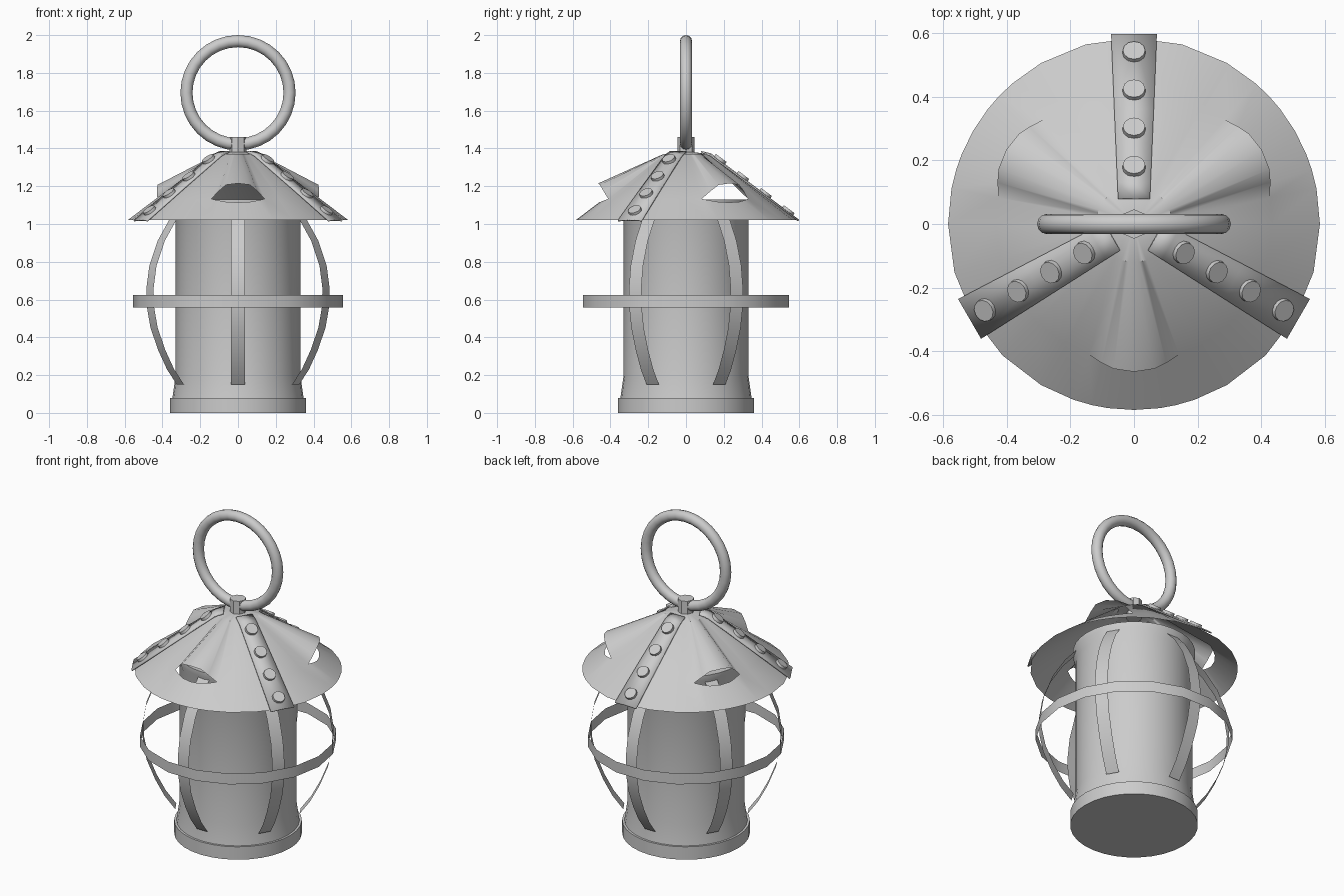
import bpy, bmesh
from math import sin, cos, radians, hypot, atan2, pi
from mathutils import Matrix, Vector

if "Cube" in bpy.data.objects:
    bpy.data.objects.remove(bpy.data.objects["Cube"])

SLOPE = 0.753


def cone_z(r):
    return min(1.02 + (0.585 - r) * SLOPE, 1.375)


def polar(r, deg, z):
    return (r * cos(radians(deg)), r * sin(radians(deg)), z)


def finish(name, bm, smooth=30, recalc=True):
    if recalc:
        bmesh.ops.recalc_face_normals(bm, faces=bm.faces[:])
    me = bpy.data.meshes.new(name)
    bm.to_mesh(me)
    bm.free()
    ob = bpy.data.objects.new(name, me)
    bpy.context.collection.objects.link(ob)
    bpy.ops.object.select_all(action='DESELECT')
    ob.select_set(True)
    bpy.context.view_layer.objects.active = ob
    bpy.ops.object.shade_smooth_by_angle(angle=radians(smooth))
    return ob


def grid(name, rows, closed=False, caps=False, smooth=30):
    """Skin a list of equally long point rows."""
    bm = bmesh.new()
    vs = [[bm.verts.new(p) for p in row] for row in rows]
    n = len(rows[0])
    for a, b in zip(vs, vs[1:]):
        for i in range(n if closed else n - 1):
            j = (i + 1) % n
            bm.faces.new((a[i], a[j], b[j], b[i]))
    if caps:
        bm.faces.new(vs[0][::-1])
        bm.faces.new(vs[-1])
    return finish(name, bm, smooth)


def lathe(name, profile, n, caps=True, smooth=30):
    rows = [[polar(r, 360 * i / n, z) for i in range(n)] for r, z in profile]
    return grid(name, rows, True, caps, smooth)


# Lamp body with stepped base and flared top rim
lathe("lamp_body", [(0.36, 0), (0.36, 0.08), (0.347, 0.08), (0.33, 0.2),
                    (0.33, 1.06), (0.345, 1.10), (0.345, 1.13)], 32)

# Guard hoop: thin sheet band
lathe("guard_hoop", [(0.555, 0.558), (0.555, 0.625)], 18, caps=False)

# Six bowed guard bars: thin sheet strips
bow = [(0.352, 0.15), (0.412, 0.23), (0.465, 0.33), (0.513, 0.45), (0.535, 0.56),
       (0.538, 0.66), (0.52, 0.78), (0.47, 0.91), (0.40, 1.02), (0.335, 1.09)]
for k in range(6):
    rot = Matrix.Rotation(radians(30 + 60 * k), 3, 'Z')
    grid(f"guard_bar_{k + 1}",
         [[rot @ Vector((r, s * 0.038, z)) for s in (-1, 1)] for r, z in bow])

# Conical roof with three raised vent hoods cut out of it
hood = {0: (0.465, 1.215, 0.46), 8: (0.46, 1.207, 0.456),
        13: (0.449, 1.175, 0.447), 19: (0.435, 1.133, 0.435)}
offsets = [-19, -13, -8, 0, 8, 13, 19, 30, 45, 60, 75, 90]
cols = [(c + o, abs(o) if abs(o) <= 19 else None) for c in (30, 150, 270) for o in offsets]
bm = bmesh.new()
verts = []
for ang, o in cols:
    lip = hood[o][2] if o is not None else 0.435
    pts = [(0.03, 1.382), (0.12, 1.37), (lip, cone_z(lip)), (0.585, 1.02)]
    col = [bm.verts.new(polar(r, ang, z)) for r, z in pts]
    # mouth vertex splits from the lower lip inside the hood
    mouth = col[2]
    if o is not None and o < 19:
        mouth = bm.verts.new(polar(hood[o][0], ang, hood[o][1]))
    verts.append((col, mouth))
for i in range(len(verts)):
    (a, am), (b, bmth) = verts[i], verts[(i + 1) % len(verts)]
    bm.faces.new((a[1], am, bmth, b[1]))
    bm.faces.new((a[0], a[1], b[1], b[0]))
    bm.faces.new((a[2], a[3], b[3], b[2]))
bm.faces.new([c[0] for c, _ in verts])
finish("vented_roof", bm, 35, recalc=False)

# Roof seam straps with rivets
for k, ang in enumerate((90, 210, 330)):
    rot = Matrix.Rotation(radians(ang), 3, 'Z')
    rows = []
    for d in (0.08, 0.13, 0.36, 0.595):
        w = 0.05 + 0.022 * (d - 0.08) / 0.515
        rows.append([rot @ Vector((d, s * w, cone_z(hypot(d, s * w)) + 0.008))
                     for s in (-1, 0, 1)])
    strap = grid(f"roof_strap_{k + 1}", rows)
    mod = strap.modifiers.new("thickness", 'SOLIDIFY')
    mod.thickness = 0.008
    mod.offset = 0
    bm = bmesh.new()
    tilt = Matrix.Rotation(atan2(SLOPE, 1), 4, 'Y')
    for d in (0.18, 0.30, 0.42, 0.54):
        m = rot.to_4x4() @ Matrix.Translation((d, 0, cone_z(d) + 0.016)) @ tilt
        bmesh.ops.create_cone(bm, cap_ends=True, segments=12, radius1=0.037,
                              radius2=0.035, depth=0.022, matrix=m)
    finish(f"strap_rivets_{k + 1}", bm)

# Top post that holds the carrying ring
lathe("ring_post", [(0.046, 1.35), (0.046, 1.46)], 8)

# Carrying ring
bpy.ops.mesh.primitive_torus_add(location=(0, 0, 1.695), rotation=(pi / 2, 0, 0),
                                 major_radius=0.273, minor_radius=0.032,
                                 major_segments=32, minor_segments=12)
bpy.context.object.name = "carry_ring"
bpy.ops.object.shade_smooth_by_angle(angle=radians(60))
